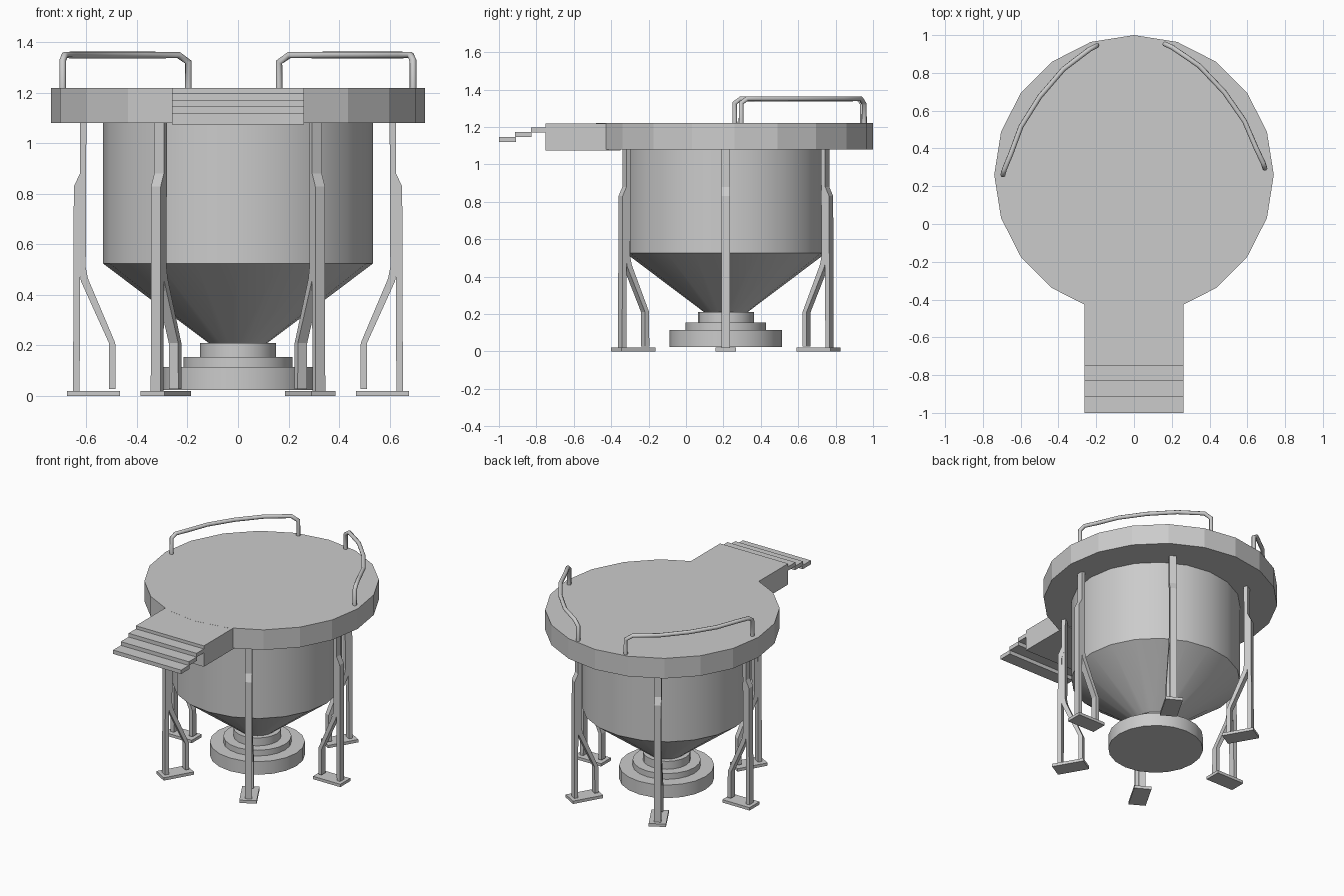
import bpy, bmesh
from math import sin, cos, pi, radians
from mathutils import Matrix, Vector

if "Cube" in bpy.data.objects:
    bpy.data.objects.remove(bpy.data.objects["Cube"])

CY = 0.213          # y of the tank and leg axis
DECK_Y = 0.26       # y of the deck axis
SIDES = 20


def add_mesh(name, bm, smooth=False):
    bmesh.ops.recalc_face_normals(bm, faces=bm.faces)
    me = bpy.data.meshes.new(name)
    bm.to_mesh(me)
    bm.free()
    ob = bpy.data.objects.new(name, me)
    bpy.context.collection.objects.link(ob)
    if smooth:
        bpy.ops.object.select_all(action='DESELECT')
        ob.select_set(True)
        bpy.context.view_layer.objects.active = ob
        bpy.ops.object.shade_smooth_by_angle(angle=radians(30))
    return ob


def lathe(name, profile, cy, smooth=True):
    """Turn (radius, z) points around a vertical axis and cap both ends."""
    bm = bmesh.new()
    rings = [[bm.verts.new((r * cos(2 * pi * i / SIDES), cy + r * sin(2 * pi * i / SIDES), z))
              for i in range(SIDES)] for r, z in profile]
    for a, b in zip(rings, rings[1:]):
        for i in range(SIDES):
            j = (i + 1) % SIDES
            bm.faces.new((a[i], a[j], b[j], b[i]))
    bm.faces.new(rings[0])
    bm.faces.new(rings[-1])
    return add_mesh(name, bm, smooth)


def box(name, x0, x1, y0, y1, z0, z1):
    bm = bmesh.new()
    bmesh.ops.create_cube(bm, size=1)
    for v in bm.verts:
        v.co = ((x0 + x1) / 2 + v.co.x * (x1 - x0),
                (y0 + y1) / 2 + v.co.y * (y1 - y0),
                (z0 + z1) / 2 + v.co.z * (z1 - z0))
    return add_mesh(name, bm)


def extrude_profile(bm, pts, width):
    """Solid from a (radius, z) outline, extruded across the tangent."""
    face = bm.faces.new([bm.verts.new((r, -width / 2, z)) for r, z in pts])
    new = bmesh.ops.extrude_face_region(bm, geom=[face])['geom']
    bmesh.ops.translate(bm, vec=(0, width, 0),
                        verts=[g for g in new if isinstance(g, bmesh.types.BMVert)])


# Round deck, entry landing and steps
lathe("deck", [(0.74, 1.08), (0.74, 1.22)], DECK_Y, smooth=False)
box("landing", -0.262, 0.262, -0.75, -0.35, 1.074, 1.2195)
for i, (y0, y1) in enumerate([(-0.83, -0.745), (-0.915, -0.825), (-1.0, -0.91)]):
    top = 1.198 - i * 0.026
    box(f"step_{i + 1}", -0.262, 0.262, y0, y1, top - 0.027, top)

# Tank with cone bottom, and stepped base
lathe("tank", [(0.11, 0.205), (0.535, 0.525), (0.535, 1.085)], CY)
lathe("stepped_base", [(0.30, 0.024), (0.30, 0.115), (0.215, 0.115), (0.215, 0.155),
                       (0.15, 0.155), (0.15, 0.21)], CY)

# Six legs: outer post, inner bent strut and foot plate
post = [(0.627, 0.015), (0.653, 0.015), (0.65, 0.83), (0.626, 0.88), (0.626, 1.085),
        (0.600, 1.085), (0.602, 0.86), (0.624, 0.80)]
strut = [(0.485, 0.027), (0.51, 0.027), (0.511, 0.21), (0.622, 0.455), (0.629, 0.50),
         (0.629, 0.86), (0.601, 0.86), (0.603, 0.51), (0.594, 0.465), (0.486, 0.21)]
plate = [(0.467, 0.0), (0.677, 0.0), (0.677, 0.02), (0.467, 0.02)]
for i in range(6):
    bm = bmesh.new()
    extrude_profile(bm, post, 0.044)
    extrude_profile(bm, strut, 0.043)
    extrude_profile(bm, plate, 0.11)
    bm.transform(Matrix.Translation((0, CY, 0)) @ Matrix.Rotation(i * pi / 3, 4, 'Z'))
    add_mesh(f"leg_{i + 1}", bm)

# Two curved handrails; the left one is mirrored and turned slightly
rail = [(0.163, 0.953, 1.21), (0.163, 0.953, 1.322), (0.203, 0.935, 1.35),
        (0.345, 0.838, 1.35), (0.478, 0.698, 1.35), (0.585, 0.545, 1.35),
        (0.645, 0.405, 1.35), (0.683, 0.325, 1.35), (0.693, 0.295, 1.328), (0.693, 0.295, 1.21)]
pivot = Vector((0, DECK_Y, 0))
for name, sx, turn in [("right_handrail", 1, 0), ("left_handrail", -1, radians(2.8))]:
    cu = bpy.data.curves.new(name, 'CURVE')
    cu.dimensions = '3D'
    cu.bevel_depth = 0.0135
    cu.bevel_resolution = 2
    cu.use_fill_caps = True
    sp = cu.splines.new('POLY')
    sp.points.add(len(rail) - 1)
    for pt, co in zip(sp.points, rail):
        v = Vector((co[0] * sx, co[1], co[2])) - pivot
        v = Matrix.Rotation(turn, 3, 'Z') @ v + pivot
        pt.co = (*v, 1)
    ob = bpy.data.objects.new(name, cu)
    bpy.context.collection.objects.link(ob)
    bpy.ops.object.select_all(action='DESELECT')
    ob.select_set(True)
    bpy.context.view_layer.objects.active = ob
    bpy.ops.object.convert(target='MESH')
